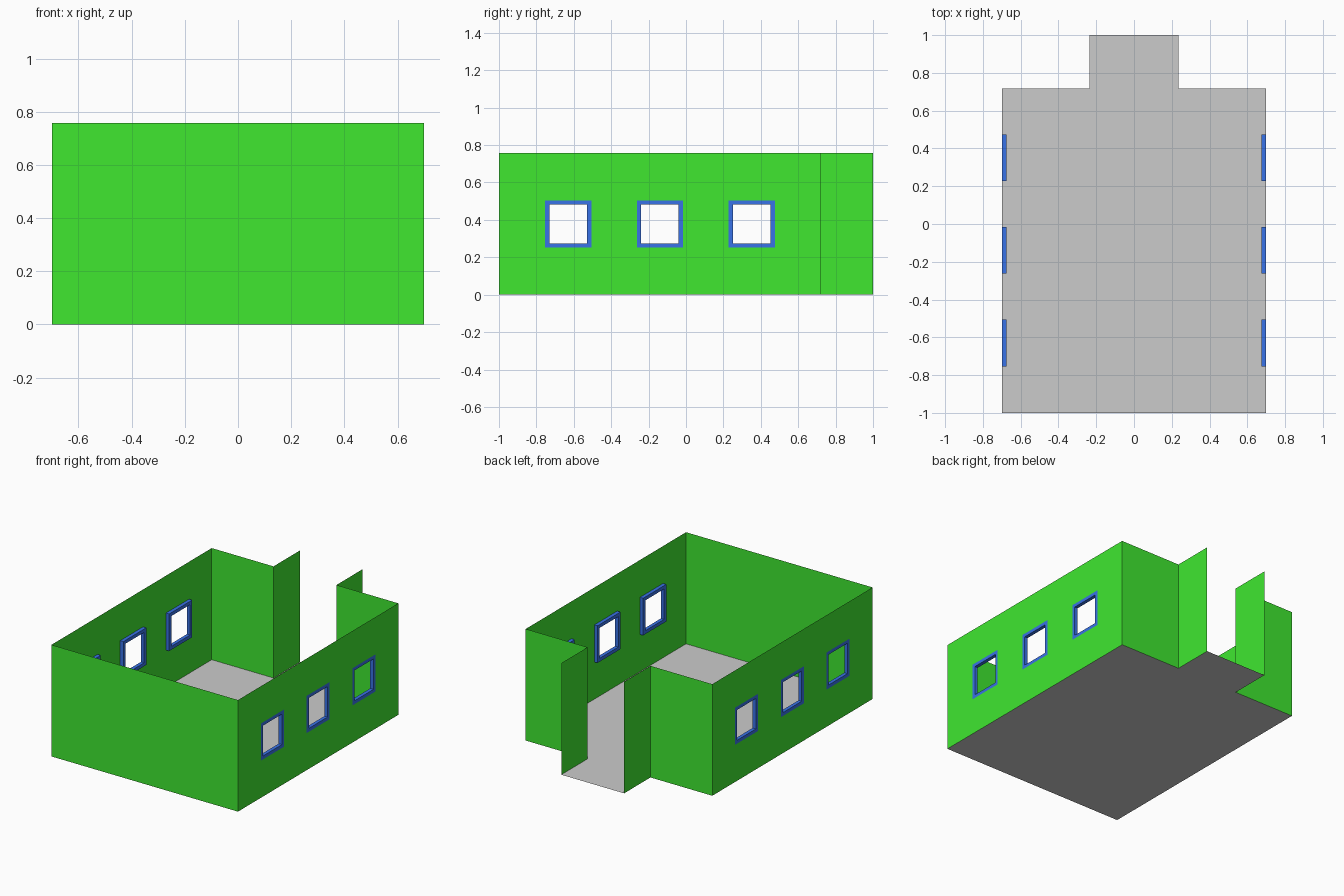
import bpy, bmesh

if "Cube" in bpy.data.objects:
    bpy.data.objects.remove(bpy.data.objects["Cube"])

W, H = 0.70, 0.757           # half width, wall height
PW, SHOULDER = 0.236, 0.718  # porch half width, where the porch starts
WIN_Y = [(-0.754, -0.506), (-0.263, -0.017), (0.228, 0.475)]
WIN_Z = (0.252, 0.504)
BORDER, DEPTH = 0.023, 0.024


def material(name, rgb):
    m = bpy.data.materials.new(name)
    m.diffuse_color = (*rgb, 1)
    m.use_nodes = True
    m.node_tree.nodes["Principled BSDF"].inputs["Base Color"].default_value = m.diffuse_color
    return m


GREEN = material("wall_green", (0.05, 0.8, 0.03))
BLUE = material("frame_blue", (0.04, 0.17, 0.8))


def finish(bm, name, mat=None, recalc=False):
    bmesh.ops.remove_doubles(bm, verts=bm.verts, dist=1e-5)
    if recalc:
        bmesh.ops.recalc_face_normals(bm, faces=bm.faces)
    me = bpy.data.meshes.new(name)
    bm.to_mesh(me)
    bm.free()
    ob = bpy.data.objects.new(name, me)
    bpy.context.collection.objects.link(ob)
    if mat:
        me.materials.append(mat)
    return ob


def face(bm, pts):
    bm.faces.new([bm.verts.new(p) for p in pts])


# Floor: flat outline with the entrance porch at the back
outline = [(-W, -1), (W, -1), (W, SHOULDER), (PW, SHOULDER),
           (PW, 1), (-PW, 1), (-PW, SHOULDER), (-W, SHOULDER)]
bm = bmesh.new()
face(bm, [(x, y, 0) for x, y in outline])
finish(bm, "floor")

# Plain wall sheets: every outline edge except the two sides and the open doorway
bm = bmesh.new()
for i, (a, b) in enumerate(zip(outline, outline[1:] + outline[:1])):
    if i in (1, 4, 7):
        continue
    face(bm, [(*a, 0), (*b, 0), (*b, H), (*a, H)])
finish(bm, "front_and_porch_walls", GREEN)

# Side walls with window openings, and the frames set flush into them
for side, s in (("right", 1), ("left", -1)):
    bm = bmesh.new()
    ys = [-1] + [y for pair in WIN_Y for y in pair] + [SHOULDER]
    zs = [0, *WIN_Z, H]
    for i in range(len(ys) - 1):
        for j in range(3):
            if i % 2 == 1 and j == 1:
                continue
            y0, y1, z0, z1 = ys[i], ys[i + 1], zs[j], zs[j + 1]
            pts = [(s * W, y0, z0), (s * W, y1, z0), (s * W, y1, z1), (s * W, y0, z1)]
            face(bm, pts[::s])
    finish(bm, side + "_wall", GREEN)

    for n, (y0, y1) in enumerate(WIN_Y, 1):
        bm = bmesh.new()

        def ring(x, inset):
            a, b = y0 + inset, y1 - inset
            c, d = WIN_Z[0] + inset, WIN_Z[1] - inset
            return [(x, a, c), (x, b, c), (x, b, d), (x, a, d)]

        outer, inner = s * W, s * (W - DEPTH)
        loops = [ring(outer, 0), ring(outer, BORDER), ring(inner, BORDER), ring(inner, 0)]
        for k in range(4):
            p, q = loops[k], loops[(k + 1) % 4]
            for e in range(4):
                f = (e + 1) % 4
                face(bm, [p[e], p[f], q[f], q[e]])
        finish(bm, f"{side}_window_frame_{n}", BLUE, True)
